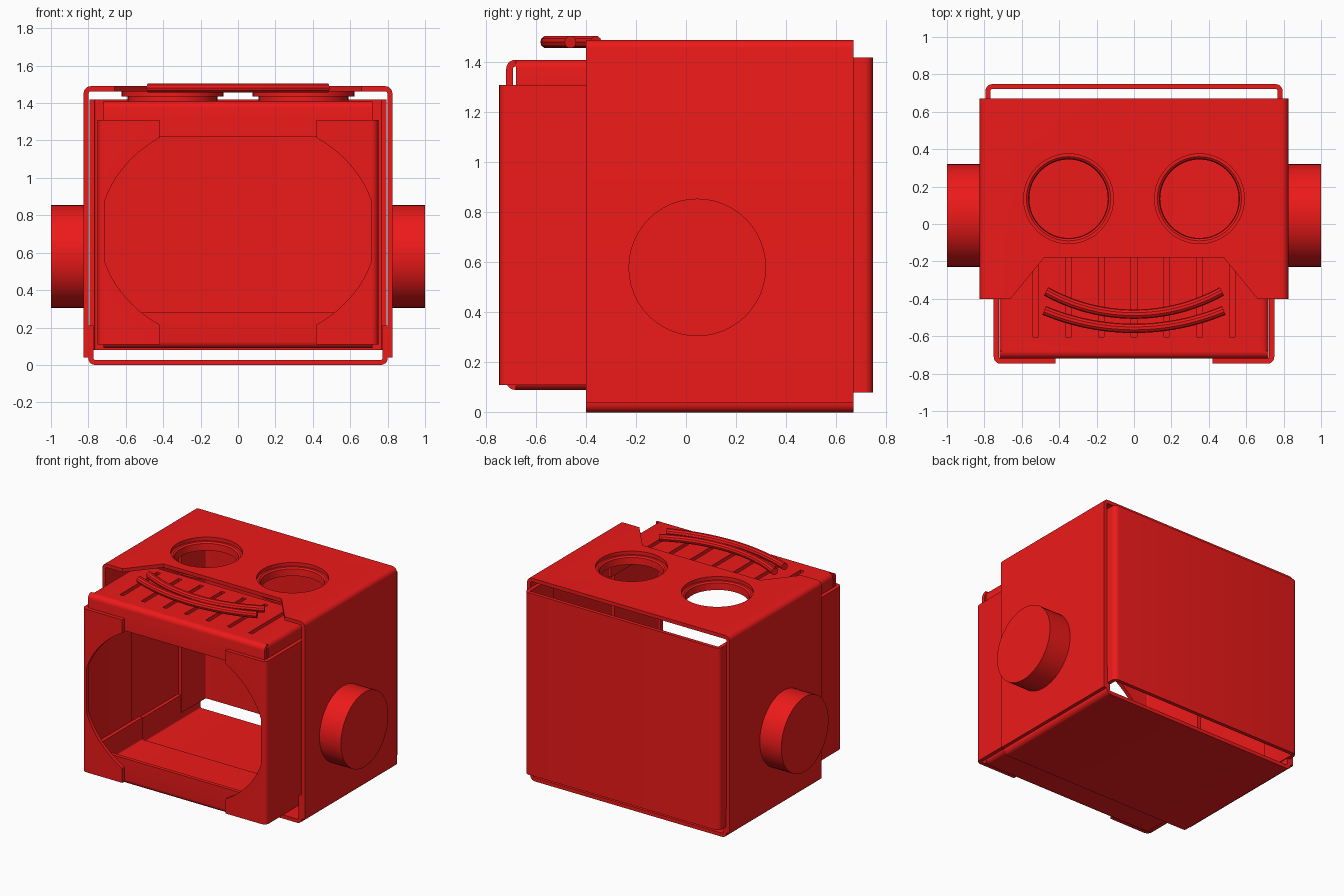
import bpy, bmesh, math
from mathutils import Vector

if "Cube" in bpy.data.objects:
    bpy.data.objects.remove(bpy.data.objects["Cube"])

red = bpy.data.materials.new("red_paint")
red.diffuse_color = (0.85, 0.01, 0.01, 1)
red.use_nodes = True
red.node_tree.nodes["Principled BSDF"].inputs["Base Color"].default_value = red.diffuse_color
AXES = {"xz": lambda u, v, w: (u, w, v),
        "xy": lambda u, v, w: (u, v, w),
        "yz": lambda u, v, w: (w, u, v)}


def activate(ob):
    bpy.ops.object.select_all(action="DESELECT")
    ob.select_set(True)
    bpy.context.view_layer.objects.active = ob


def smooth(ob):
    activate(ob)
    bpy.ops.object.shade_smooth_by_angle(angle=math.radians(35))


def finish(bm, name):
    bmesh.ops.recalc_face_normals(bm, faces=bm.faces)
    me = bpy.data.meshes.new(name)
    bm.to_mesh(me)
    bm.free()
    me.materials.append(red)
    ob = bpy.data.objects.new(name, me)
    bpy.context.collection.objects.link(ob)
    return ob


def prism(name, outline, plane, lo, hi):
    """Extrude a 2D outline along the axis left over by its plane."""
    bm = bmesh.new()
    put = AXES[plane]
    a, b = [[bm.verts.new(put(p[0], p[1], w)) for p in outline] for w in (lo, hi)]
    bm.faces.new(a)
    bm.faces.new(b)
    n = len(a)
    for i in range(n):
        j = (i + 1) % n
        bm.faces.new((a[i], a[j], b[j], b[i]))
    return finish(bm, name)


def folded(path, t=0.027, r=0.036, steps=5):
    """Outline of sheet metal along a clockwise path with rounded right-angle folds."""
    pts = [Vector(p) for p in path]
    dirs = [(q - p).normalized() for p, q in zip(pts, pts[1:])]
    right = lambda d: Vector((d.y, -d.x))
    outer, inner = [pts[0]], [pts[0] + right(dirs[0]) * t]
    for p, a, b in zip(pts[1:-1], dirs, dirs[1:]):
        c = p - a * r + b * r
        for k in range(steps + 1):
            ang = math.pi / 2 * k / steps
            n = a * math.sin(ang) - b * math.cos(ang)
            outer.append(c + n * r)
            inner.append(c + n * (r - t))
    outer.append(pts[-1])
    inner.append(pts[-1] + right(dirs[-1]) * t)
    return outer + inner[::-1]


def cut(ob, cutters):
    for c in cutters:
        c.hide_render = True
        m = ob.modifiers.new("cut", "BOOLEAN")
        m.operation, m.solver, m.object = "DIFFERENCE", "EXACT", c
        activate(ob)
        bpy.ops.object.modifier_apply(modifier=m.name)
        bpy.data.objects.remove(c)


def circle(cx, cy, r, n=48):
    return [(cx + r * math.cos(2 * math.pi * i / n), cy + r * math.sin(2 * math.pi * i / n))
            for i in range(n)]


def rect(x0, x1, y0, y1):
    return [(x0, y0), (x1, y0), (x1, y1), (x0, y1)]


def lathe(name, profile, cx, cy, n=48):
    bm = bmesh.new()
    rings = [[bm.verts.new((cx + r * math.cos(2 * math.pi * i / n),
                            cy + r * math.sin(2 * math.pi * i / n), z)) for i in range(n)]
             for r, z in profile]
    for a, b in zip(rings, rings[1:] + rings[:1]):
        for i in range(n):
            j = (i + 1) % n
            bm.faces.new((a[i], a[j], b[j], b[i]))
    return finish(bm, name)


# Outer cover: top and both sides, with notch and two round holes
cover = prism("outer_cover", folded([(-.825, .04), (-.825, 1.49), (.825, 1.49), (.825, .04)]),
              "xz", -.4, .67)
notch = prism("notch_cutter", [(-.66, -.4), (-.742, -.5), (.742, -.5), (.66, -.4),
                               (.48, -.18), (-.48, -.18)], "xy", 1.4, 1.6)
holes = [prism("hole_cutter", circle(s * .35, .135, .24), "xy", 1.4, 1.6) for s in (-1, 1)]
cut(cover, [notch] + holes)
smooth(cover)

# Base tray
smooth(prism("base_tray", folded([(.8, .21), (.8, 0), (-.8, 0), (-.8, .21)]), "xz", -.4, .67))

# Back panel folded forward at both sides
smooth(prism("back_panel", folded([(-.794, .44), (-.794, .748), (.794, .748), (.794, .44)]),
             "xy", .08, 1.42))

# Front frame: folded sides, cut by the elliptical window
frame = prism("front_frame", folded([(.75, -.2), (.75, -.747), (-.75, -.747), (-.75, -.2)]),
              "xy", .11, 1.31)
t1 = math.acos(.71 / .739)
t2 = math.acos(.42 / .739)
arc = [(.739 * math.cos(t), .607 * math.sin(t))
       for t in [t1 + (t2 - t1) * i / 10 for i in range(11)]]
quarter = arc + [(.42, 1)]
half = [(x, -z) for x, z in quarter[::-1]] + quarter
window = [(x, z + .715) for x, z in half + [(-x, z) for x, z in half[::-1]]]
cut(frame, [prism("window_cutter", window, "xz", -.9, -.712)])
smooth(frame)

# Top and bottom caps of the front section, each with side flanges and a front lip
for name, flip in (("top_cap", False), ("bottom_cap", True)):
    side = folded([(-.72, 1.22), (-.72, 1.41), (.72, 1.41), (.72, 1.22)])
    lip = folded([(-.719, 1.22), (-.719, 1.41), (-.68, 1.41)])
    if flip:
        side, lip = [[(u, 1.5 - v) for u, v in o] for o in (side, lip)]
    cap = prism(name, side, "xz", -.68, -.12)
    if not flip:
        cut(cap, [prism("slot_cutter", rect(i * .175 - .015, i * .175 + .015, -.605, -.17),
                        "xy", 1.3, 1.5) for i in range(-3, 4)])
    smooth(cap)
    smooth(prism(name + "_lip", lip, "yz", -.72, .72))

# Recessed rings under the round holes, and round side knobs
for s, label in ((-1, "left"), (1, "right")):
    smooth(lathe(label + "_ring", [(.21, 1.405), (.24, 1.405), (.24, 1.435), (.272, 1.435),
                                   (.272, 1.464), (.225, 1.464), (.214, 1.455)], s * .35, .135))
    smooth(prism(label + "_knob", circle(.045, .58, .275), "yz", s * .8, s * 1.0))


# Curved bars over the slots
def bar(name, half_w, y_end, y_mid, n=24):
    sag = y_end - y_mid
    R = (half_w ** 2 + sag ** 2) / (2 * sag)
    span = math.asin(half_w / R)
    cu = bpy.data.curves.new(name, "CURVE")
    cu.dimensions = "3D"
    cu.bevel_depth, cu.bevel_resolution, cu.use_fill_caps = .025, 3, True
    sp = cu.splines.new("POLY")
    sp.points.add(n)
    for i, p in enumerate(sp.points):
        a = span * (2 * i / n - 1)
        p.co = (R * math.sin(a), y_mid + R * (1 - math.cos(a)), 1.481, 1)
    cu.materials.append(red)
    ob = bpy.data.objects.new(name, cu)
    bpy.context.collection.objects.link(ob)
    activate(ob)
    bpy.ops.object.convert(target="MESH")
    smooth(bpy.context.object)


bar("upper_bar", .47, -.36, -.482)
bar("lower_bar", .48, -.462, -.558)
